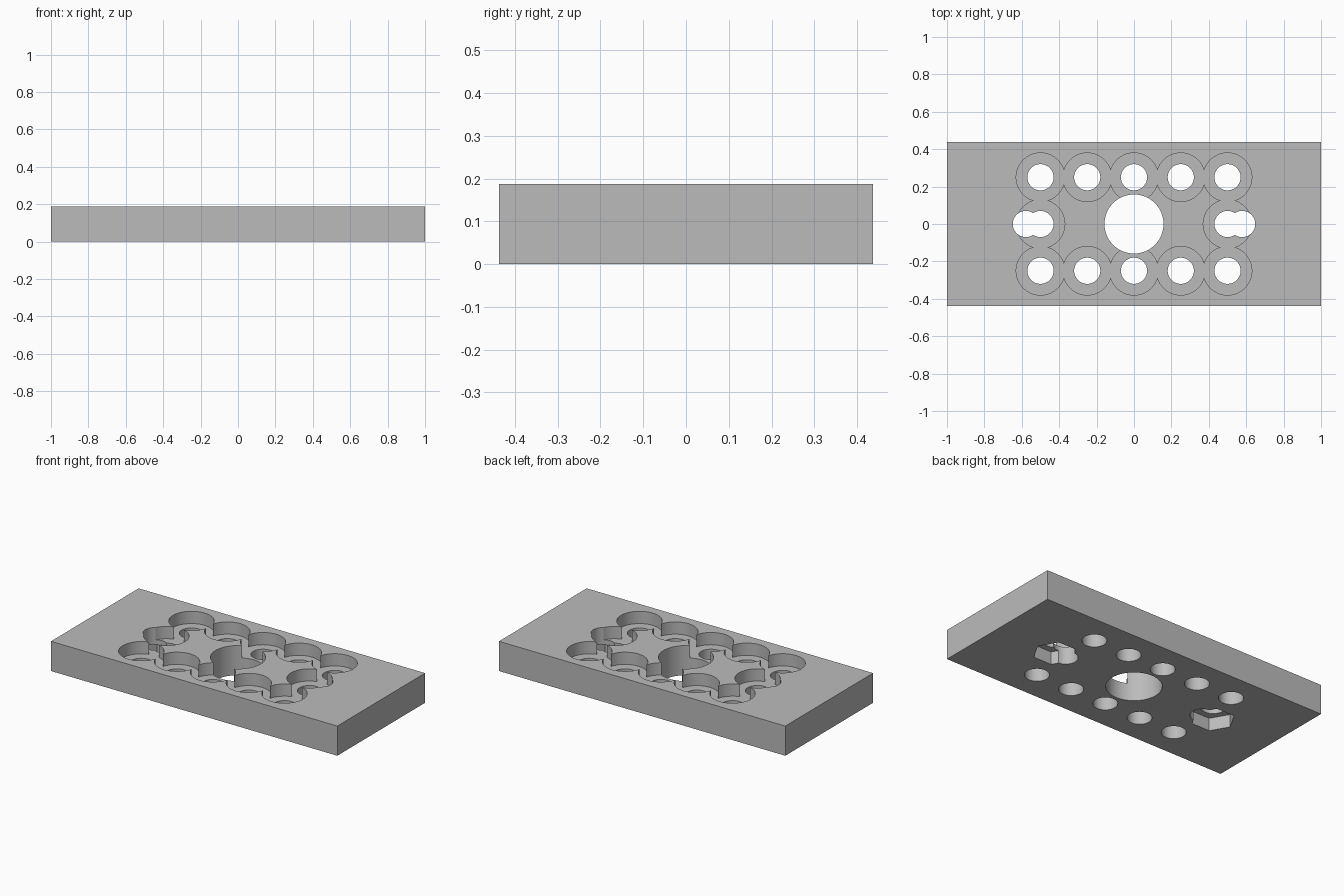
import bpy
import math

if "Cube" in bpy.data.objects:
    bpy.data.objects.remove(bpy.data.objects["Cube"], do_unlink=True)

WIDTH, DEPTH, HEIGHT = 2.0, 0.875, 0.1875
PITCH = 0.25
FLOOR = 0.11         # floor of the round recesses
NUT_DEPTH = 0.08     # depth of the hexagonal pockets underneath

grey = bpy.data.materials.new("plain grey")
grey.use_nodes = True
colour = (0.5, 0.5, 0.5, 1)
grey.diffuse_color = colour
grey.node_tree.nodes["Principled BSDF"].inputs["Base Color"].default_value = colour

# Solid base block
bpy.ops.mesh.primitive_cube_add(size=1, location=(0, 0, HEIGHT / 2))
plate = bpy.context.object
plate.name = "drilled_plate"
plate.scale = (WIDTH, DEPTH, HEIGHT)
bpy.ops.object.transform_apply(location=True, rotation=False, scale=True)
plate.data.materials.append(grey)


def cut(x, y, radius, bottom, top, sides=64, turn=0.0):
    """Drill an upright round or polygonal hole into the plate."""
    bpy.ops.mesh.primitive_cylinder_add(
        vertices=sides, radius=radius, depth=top - bottom,
        location=(x, y, (bottom + top) / 2), rotation=(0, 0, turn))
    cutter = bpy.context.object
    cutter.hide_render = True
    cutter.data.materials.append(grey)
    mod = plate.modifiers.new("hole", "BOOLEAN")
    mod.operation = "DIFFERENCE"
    mod.solver = "EXACT"
    mod.object = cutter
    bpy.context.view_layer.objects.active = plate
    bpy.ops.object.modifier_apply(modifier=mod.name)
    bpy.data.objects.remove(cutter, do_unlink=True)


# Ring of recessed holes: two long rows and one at each end
places = [(i * PITCH, side * PITCH) for side in (-1, 1) for i in range(-2, 3)]
places += [(-2 * PITCH, 0), (2 * PITCH, 0)]
for x, y in places:
    cut(x, y, 0.13, FLOOR, HEIGHT + 0.1)
for x, y in places:
    cut(x, y, 0.07, -0.1, HEIGHT + 0.1)

# Large centre hole
cut(0, 0, 0.158, -0.1, HEIGHT + 0.1)

# Bolt holes with hexagonal nut pockets underneath
for side in (-1, 1):
    cut(side * 0.578, 0, 0.07, -0.1, HEIGHT + 0.1)
    cut(side * 0.578, 0, 0.125, -0.1, NUT_DEPTH, sides=6, turn=math.pi / 6)

# Smooth hole walls with crisp rims
bpy.ops.object.select_all(action="DESELECT")
plate.select_set(True)
bpy.context.view_layer.objects.active = plate
bpy.ops.object.shade_smooth_by_angle(angle=math.radians(30))
